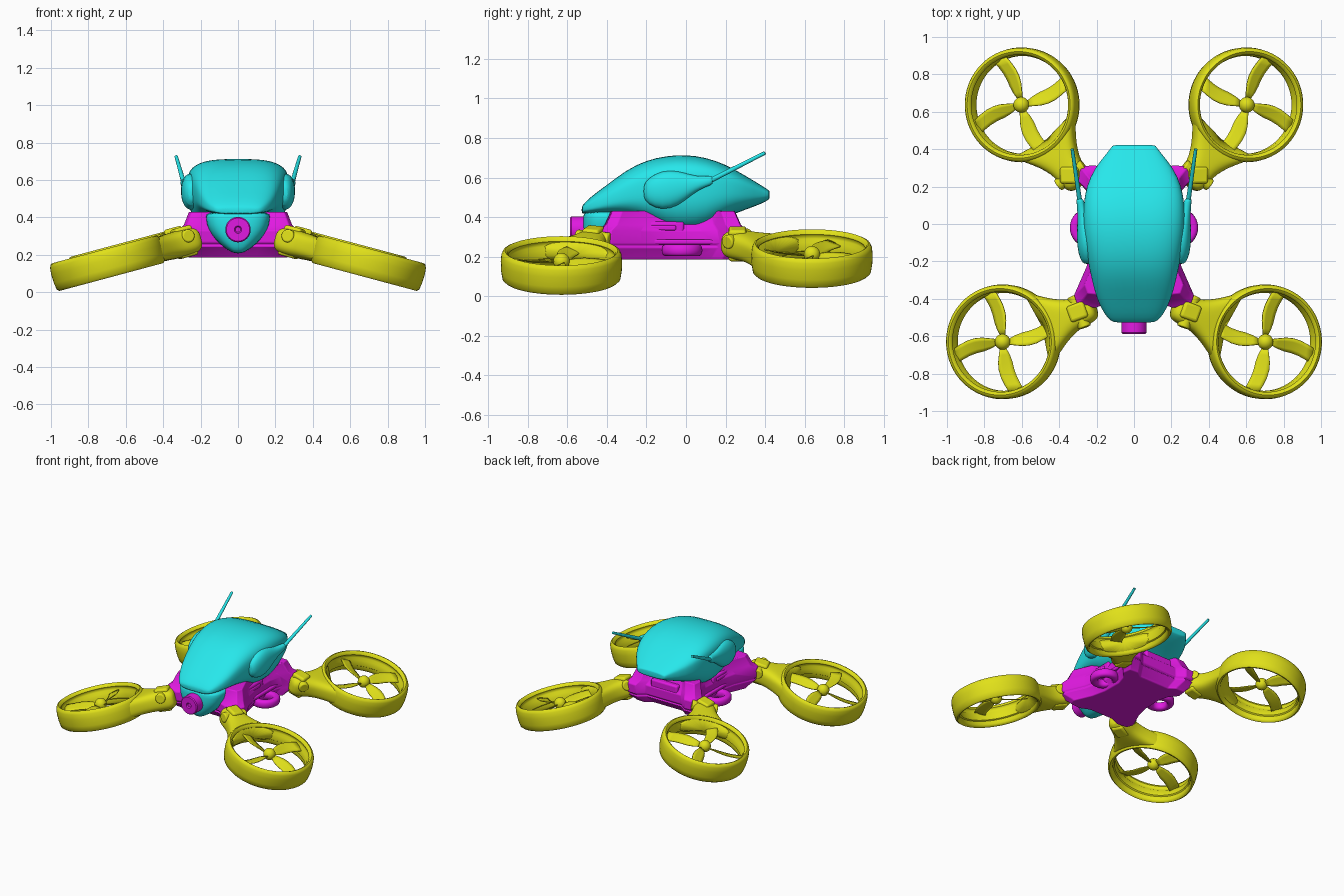
import bpy, bmesh
from math import sin, cos, pi, radians, atan2
from mathutils import Vector, Matrix

if "Cube" in bpy.data.objects:
    bpy.data.objects.remove(bpy.data.objects["Cube"])


def material(name, rgb):
    m = bpy.data.materials.new(name)
    m.diffuse_color = (*rgb, 1)
    m.use_nodes = True
    m.node_tree.nodes["Principled BSDF"].inputs["Base Color"].default_value = m.diffuse_color
    return m


CYAN = material("cyan", (0.02, 0.8, 0.83))
MAGENTA = material("magenta", (0.75, 0.01, 0.75))
YELLOW = material("yellow", (0.75, 0.75, 0.01))


def finish(name, bm, mat, matrix=Matrix(), mirror=False, subsurf=0, bevel=0, solid=0, angle=35):
    """Turn a bmesh into one object, or a left/right pair."""
    bm.transform(matrix)
    for side in (("right", 1), ("left", -1)) if mirror else (("", 1),):
        b = bm.copy()
        b.transform(Matrix.Diagonal((side[1], 1, 1, 1)))
        bmesh.ops.recalc_face_normals(b, faces=b.faces)
        full = f"{name}_{side[0]}" if side[0] else name
        me = bpy.data.meshes.new(full)
        b.to_mesh(me)
        b.free()
        me.materials.append(mat)
        me.polygons.foreach_set("use_smooth", [True] * len(me.polygons))
        me.set_sharp_from_angle(angle=radians(angle))
        ob = bpy.data.objects.new(full, me)
        bpy.context.collection.objects.link(ob)
        if solid:
            ob.modifiers.new("solid", "SOLIDIFY").thickness = solid
        if bevel:
            mod = ob.modifiers.new("bevel", "BEVEL")
            mod.width, mod.segments, mod.limit_method = bevel, 3, "ANGLE"
        if subsurf:
            mod = ob.modifiers.new("subsurf", "SUBSURF")
            mod.levels = mod.render_levels = subsurf
    bm.free()


def loft(rings, caps=True, loop=False):
    """Skin a list of equal closed rings."""
    bm = bmesh.new()
    rows = [[bm.verts.new(p) for p in r] for r in rings]
    n = len(rows[0])
    pairs = list(zip(rows, rows[1:])) + ([(rows[-1], rows[0])] if loop else [])
    for a, b in pairs:
        for i in range(n):
            j = (i + 1) % n
            bm.faces.new((a[i], a[j], b[j], b[i]))
    if caps and not loop:
        bm.faces.new(rows[0])
        bm.faces.new(rows[-1])
    return bm


def oval(power, count):
    """Unit superellipse."""
    f = lambda v: (abs(v) ** (2 / power)) * (1 if v >= 0 else -1)
    return [(f(cos(2 * pi * i / count)), f(sin(2 * pi * i / count))) for i in range(count)]


def box(size, at, rot=0):
    bm = bmesh.new()
    bmesh.ops.create_cube(bm, size=1)
    bm.transform(Matrix.Translation(at) @ Matrix.Rotation(rot, 4, "Z") @ Matrix.Diagonal((*size, 1)))
    return bm


def rod(p, q, r1, r2, n=20):
    p, q = Vector(p), Vector(q)
    bm = bmesh.new()
    bmesh.ops.create_cone(bm, cap_ends=True, segments=n, radius1=r1, radius2=r2, depth=(q - p).length)
    bm.transform(Matrix.Translation((p + q) / 2) @ (q - p).to_track_quat("Z", "Y").to_matrix().to_4x4())
    return bm


def lathe(profile, n=72):
    return loft([[(r * cos(2 * pi * i / n), r * sin(2 * pi * i / n), z) for r, z in profile]
                 for i in range(n)], loop=True)


# Upper shell: y, half width, top, widest height, bottom
shell = [(-.528, .095, .45, .435, .42), (-.52, .125, .465, .44, .418), (-.48, .16, .505, .45, .418),
         (-.40, .2, .562, .48, .418), (-.30, .225, .64, .52, .41), (-.20, .247, .688, .55, .385),
         (-.10, .263, .71, .57, .325), (0, .273, .716, .58, .318), (.10, .271, .702, .58, .325),
         (.20, .256, .667, .57, .40), (.30, .212, .61, .54, .437), (.39, .135, .555, .52, .47),
         (.42, .115, .535, .515, .49), (.422, .11, .532, .515, .493)]
finish("upper_shell", loft([[(w * c, y, zw + s * ((zt - zw) if s > 0 else (zw - zb))) for c, s in oval(3, 40)]
                            for y, w, zt, zw, zb in shell]), CYAN, subsurf=1)

# Chin below the nose: z, half width, depth
chin = [(.43, .17, .13), (.41, .172, .135), (.36, .168, .138), (.31, .145, .135), (.26, .10, .125),
        (.225, .055, .11), (.208, .02, .09)]
finish("chin", loft([[(w * c, -.385 + d * s, z) for c, s in oval(3, 32)] for z, w, d in chin]), CYAN, subsurf=1)

# Nose camera
cam = [(0.001, -.05), (.068, -.05), (.068, .03), (.062, .037), (.02, .037), (.014, .028), (.001, .028)]
finish("camera", lathe(cam, 40), MAGENTA, Matrix.Translation((0, -.55, .335)) @ Matrix.Rotation(pi / 2, 4, "X"))

# Side pods with antennas: y, x, z, vertical radius, sideways radius
pod = [(-.215, .245, .53, .03, .02), (-.195, .247, .53, .066, .04), (-.12, .25, .535, .103, .056),
       (-.04, .255, .545, .09, .05), (.02, .265, .56, .055, .038), (.07, .277, .573, .032, .026),
       (.125, .288, .585, .024, .02), (.135, .29, .588, .02, .017)]
finish("side_pod", loft([[(x + rx * c, y, z + r * s) for c, s in oval(2.2, 24)] for y, x, z, r, rx in pod]),
       CYAN, mirror=True, subsurf=1)
finish("antenna", rod((.288, .11, .578), (.33, .40, .725), .013, .009), CYAN, mirror=True)

# Chassis with four mounts
half = [(.12, -.42), (.21, -.46), (.31, -.45), (.33, -.39), (.26, -.23), (.23, -.1), (.225, .08),
        (.25, .17), (.31, .24), (.3, .32), (.21, .325), (.15, .28)]
outline = half + [(-x, y) for x, y in reversed(half)]
layers = [(.185, .8), (.2, .83), (.245, .96), (.255, .93), (.265, .97), (.33, .97), (.36, .88), (.43, .8)]
finish("chassis", loft([[(x * k, (y + .06) * k - .06, z) for x, y in outline] for z, k in layers]),
       MAGENTA, bevel=.008)
finish("side_panel", box((.03, .28, .065), (.205, -.15, .345)), MAGENTA, mirror=True, bevel=.012)
finish("panel_grip", box((.02, .2, .025), (.217, -.15, .345)), MAGENTA, mirror=True, bevel=.008)
finish("side_rail", box((.03, .4, .025), (.222, -.03, .275)), MAGENTA, mirror=True, bevel=.008)
finish("rear_panel", box((.22, .05, .08), (0, .24, .345)), MAGENTA, bevel=.012)

# Side loops
tube = [(.072 + .026 * c, .03 * s) for c, s in oval(2.6, 16)]
finish("side_loop", lathe(tube, 40), MAGENTA,
       Matrix.Translation((.245, -.02, .232)) @ Matrix.Diagonal((1, 1.05, 1, 1)), mirror=True)

# Rotor units, built flat around the rotor axis then tilted outward
ring = [(.288, -.076), (.299, -.066), (.305, -.03), (.307, .02), (.304, .055), (.296, .072), (.285, .077),
        (.274, .07), (.268, .055), (.274, .048), (.274, .03), (.262, .015), (.262, -.03), (.27, -.036),
        (.27, -.06), (.278, -.074)]
# blend from ring arc to straight arm, distance, half width, half height
arm = [(0, .36, .1, .066), (.25, .36, .1, .067), (.5, .36, .1, .068), (.8, .36, .1, .07), (1, .4, .086, .072),
       (1, .46, .08, .073), (1, .505, .075, .07), (1, .53, .06, .056), (1, .54, .04, .035)]
blade = [(.03, -.012, .015), (.07, -.03, .023), (.11, -.041, .03), (.15, -.047, .03), (.19, -.058, .022),
         (.23, -.075, .006), (.266, -.095, -.012)]


def arm_point(row, s, v):
    b, d, w, h = row
    a = radians(50) * s
    arc = Vector((.285 * cos(a), .285 * sin(a), h * v))
    return arc.lerp(Vector((d, s * w, h * v)), b)


def rotor_unit(name, center, toward, hinge, hinge_rot, phase):
    M = Matrix.Translation(center) @ Matrix.Rotation(radians(15), 4, "Y")
    heading = atan2(toward[1], toward[0])
    A = M @ Matrix.Rotation(heading, 4, "Z")
    finish(name + "_duct", lathe(ring), YELLOW, M, mirror=True, angle=50)
    finish(name + "_arm", loft([[arm_point(r, c, s) for c, s in oval(2.8, 32)] for r in arm]),
           YELLOW, A, mirror=True, subsurf=1)
    finish(name + "_hinge", box((.1, .09, .165), (hinge, 0, .003), hinge_rot - heading), YELLOW, A,
           mirror=True, bevel=.015)
    finish(name + "_hinge_pin", rod((hinge, -.09, .03), (hinge, .09, .03), .035, .035), YELLOW, A,
           mirror=True, bevel=.008)
    # hub
    bm = bmesh.new()
    bmesh.ops.create_uvsphere(bm, u_segments=24, v_segments=14, radius=.042)
    finish(name + "_hub", bm, YELLOW, M @ Matrix.Translation((0, 0, .022)), mirror=True)
    # four swept, pitched blades
    bm = bmesh.new()
    for k in range(4):
        R = Matrix.Rotation(radians(phase) + k * pi / 2, 4, "Z")
        rows = []
        for r, lo, hi in blade:
            pts = [lo + (hi - lo) * t / 4 for t in range(5)]
            pitch = .55 - r
            rows.append([bm.verts.new(R @ Vector((r, y, .02 + pitch * (y - (lo + hi) / 2)))) for y in pts])
        for a, b in zip(rows, rows[1:]):
            for i in range(4):
                bm.faces.new((a[i], a[i + 1], b[i + 1], b[i]))
    finish(name + "_blades", bm, YELLOW, M, mirror=True, solid=.006)


rotor_unit("front_rotor", (.697, -.63, .155), (-.45, .17), .455, radians(160), -5)
rotor_unit("rear_rotor", (.597, .637, .19), (-.295, -.40), .468, 0, -15)
